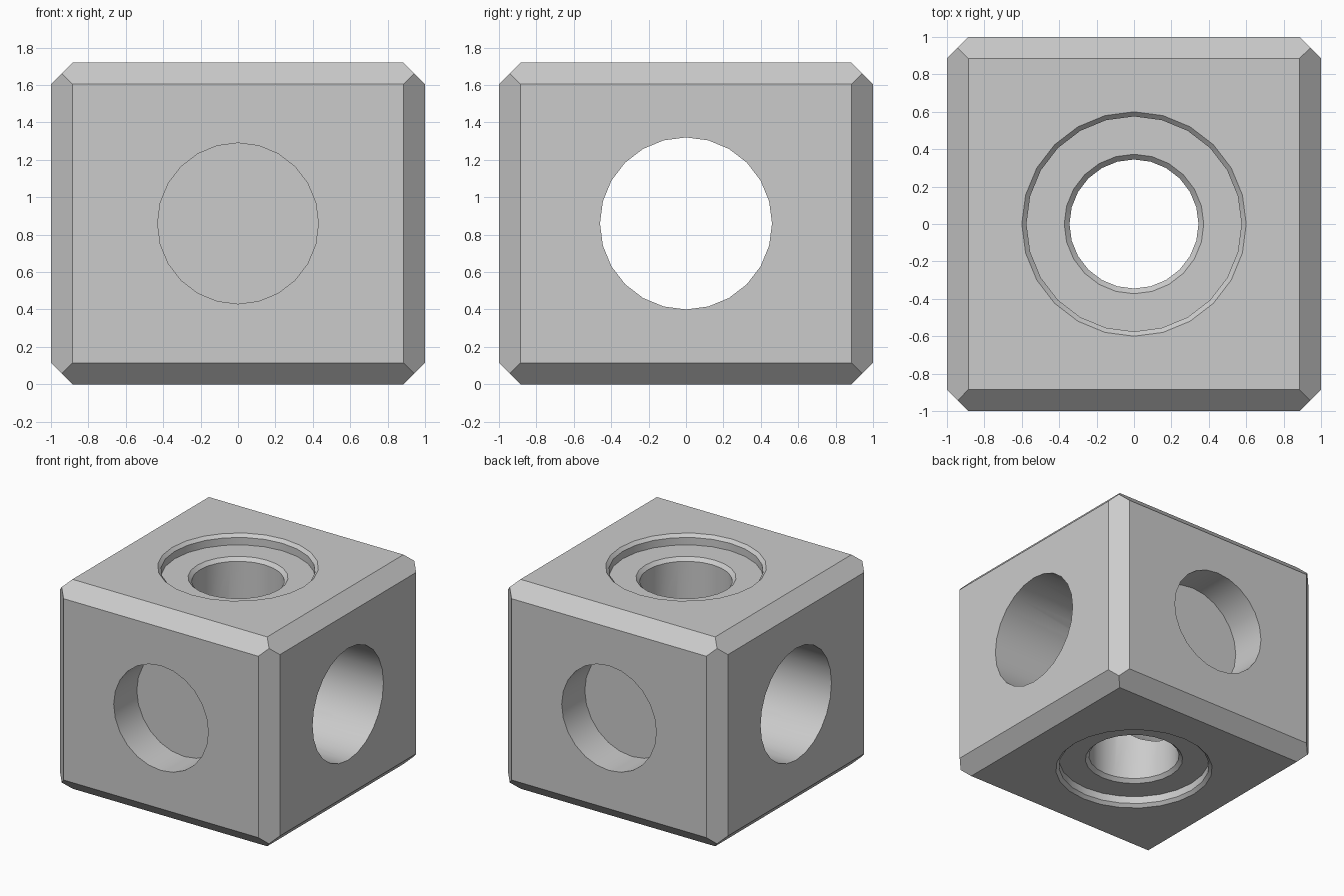
import bpy, bmesh, math
from itertools import product
from mathutils import Matrix, Vector

if "Cube" in bpy.data.objects:
    bpy.data.objects.remove(bpy.data.objects["Cube"], do_unlink=True)

HALF = Vector((1.0, 1.0, 0.86))
MID = HALF.z
CHAMFER = 0.115
LIP = 0.028          # small chamfer on the recess rims
RECESS = 0.086       # depth of the round recesses
SIDES = 24


def make_object(name, bm):
    bmesh.ops.recalc_face_normals(bm, faces=bm.faces)
    mesh = bpy.data.meshes.new(name)
    bm.to_mesh(mesh)
    bm.free()
    obj = bpy.data.objects.new(name, mesh)
    bpy.context.collection.objects.link(obj)
    return obj


def lathe(name, profile, turn):
    """Closed solid turned from (radius, height) points, then placed by a matrix."""
    bm = bmesh.new()
    rings = []
    for r, h in profile:
        angles = [math.tau * i / SIDES for i in range(SIDES)]
        rings.append([bm.verts.new((r * math.cos(a), r * math.sin(a), h)) for a in angles])
    for low, high in zip(rings, rings[1:]):
        for i in range(SIDES):
            j = (i + 1) % SIDES
            bm.faces.new((low[i], low[j], high[j], high[i]))
    bm.faces.new(rings[0])
    bm.faces.new(rings[-1])
    bm.transform(Matrix.Translation((0, 0, MID)) @ turn)
    return make_object(name, bm)


# Block with every edge chamfered: hull of the six inset faces and the corner points
bm = bmesh.new()
for signs in product((-1, 1), repeat=3):
    corner = Vector(s * h for s, h in zip(signs, HALF))
    step = Vector(signs) * CHAMFER
    bm.verts.new(corner - step / 2)
    for axis in range(3):
        p = corner - step
        p[axis] = corner[axis]
        bm.verts.new(p)
bmesh.ops.convex_hull(bm, input=bm.verts)
bmesh.ops.dissolve_limit(bm, angle_limit=math.radians(1), verts=bm.verts, edges=bm.edges)
bm.transform(Matrix.Translation((0, 0, MID)))
block = make_object("drilled_block", bm)

# Upright bore with a chamfered recess at each end
floor = MID - RECESS
upper = [(0.345, floor - LIP), (0.345 + LIP, floor), (0.575, floor),
         (0.60 - 0.025, MID - 0.025), (0.70, MID + 0.1)]
lower = [(r, -h) for r, h in reversed(upper)]
upright = Matrix.Identity(4)
sideways = Matrix.Rotation(math.pi / 2, 4, 'Y')
forward = Matrix.Rotation(math.pi / 2, 4, 'X')
cutters = [
    lathe("upright_bore_cutter", lower + upper, upright),
    lathe("cross_bore_cutter", [(0.46, -1.2), (0.46, 1.2)], sideways),
    lathe("front_pocket_cutter", [(0.43, 0.7), (0.43, 1.2)], forward),
    lathe("back_pocket_cutter", [(0.43, -1.2), (0.43, -0.7)], forward),
]

# Cut the holes and drop the cutters
bpy.ops.object.select_all(action='DESELECT')
bpy.context.view_layer.objects.active = block
block.select_set(True)
for cutter in cutters:
    cutter.hide_render = True
    mod = block.modifiers.new(cutter.name, 'BOOLEAN')
    mod.operation = 'DIFFERENCE'
    mod.solver = 'EXACT'
    mod.object = cutter
    bpy.ops.object.modifier_apply(modifier=mod.name)
    bpy.data.objects.remove(cutter, do_unlink=True)

# Plain grey finish
grey = bpy.data.materials.new("light_grey")
grey.use_nodes = True
colour = (0.6, 0.6, 0.6, 1)
grey.diffuse_color = colour
grey.node_tree.nodes["Principled BSDF"].inputs["Base Color"].default_value = colour
block.data.materials.clear()
block.data.materials.append(grey)
bpy.ops.object.shade_smooth_by_angle(angle=math.radians(30))
